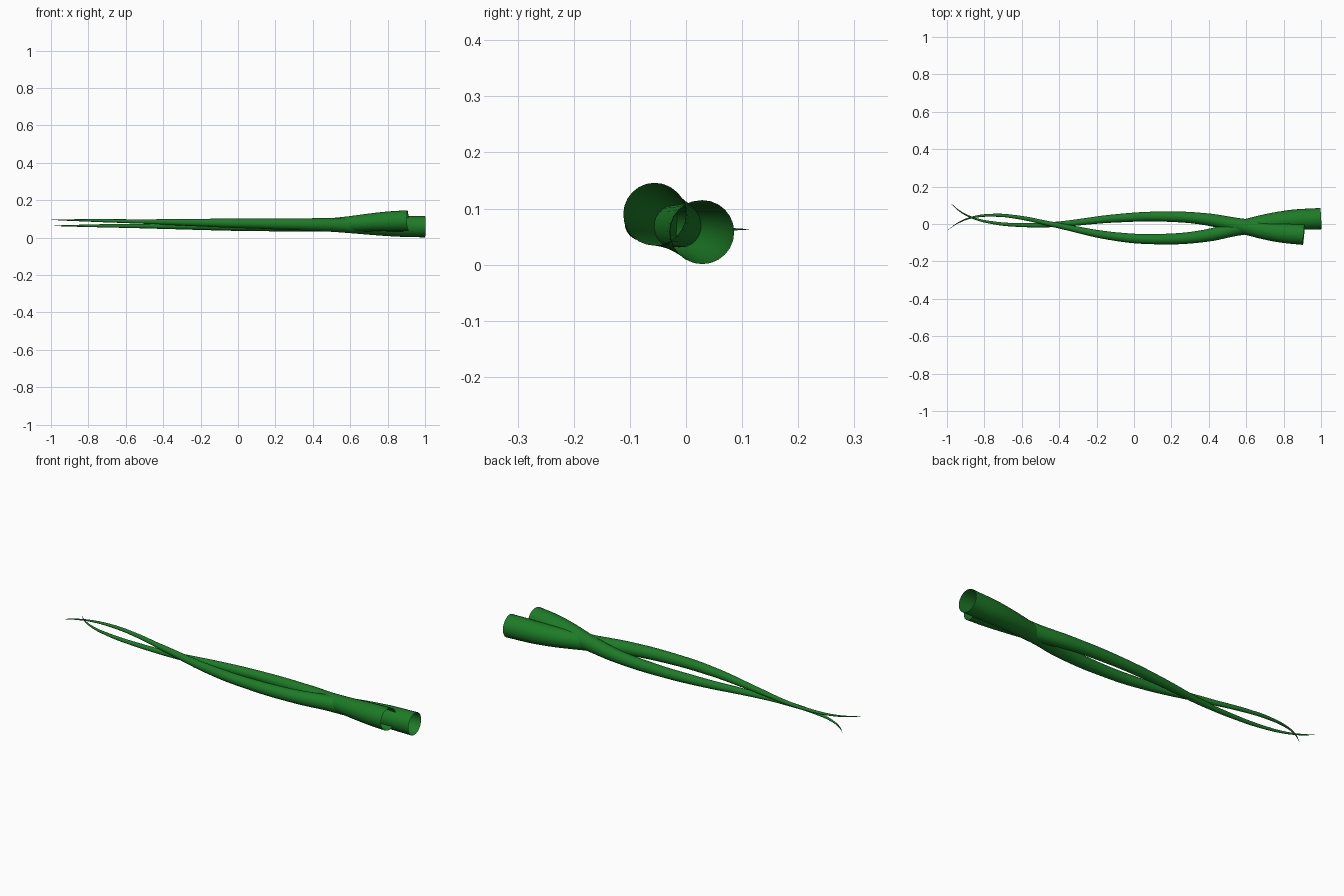
import bpy

green = bpy.data.materials.new("leaf_green")
green.diffuse_color = (0.012, 0.2, 0.02, 1)


def stalk(name, points):
    """Open hollow tapering tube through (x, y, z, radius) points."""
    curve = bpy.data.curves.new(name, 'CURVE')
    curve.dimensions = '3D'
    curve.bevel_depth = 1.0
    curve.bevel_resolution = 10
    curve.resolution_u = 10
    curve.use_fill_caps = False
    spline = curve.splines.new('BEZIER')
    spline.radius_interpolation = 'CARDINAL'
    spline.bezier_points.add(len(points) - 1)
    for bp, (x, y, z, r) in zip(spline.bezier_points, points):
        bp.co = (x, y, z)
        bp.radius = r
        bp.handle_left_type = bp.handle_right_type = 'AUTO'
    spline.use_smooth = True
    curve.materials.append(green)
    obj = bpy.data.objects.new(name, curve)
    bpy.context.collection.objects.link(obj)
    bpy.ops.object.select_all(action='DESELECT')
    obj.select_set(True)
    bpy.context.view_layer.objects.active = obj
    bpy.ops.object.convert(target='MESH')
    bpy.ops.object.shade_smooth_by_angle()


# Longer stalk: low at the open end, rising to its tip
stalk("long_stalk", [
    (1.0, 0.029, 0.058, 0.057), (0.8, 0.018, 0.060, 0.052),
    (0.57, -0.020, 0.066, 0.040), (0.38, -0.063, 0.070, 0.033),
    (0.15, -0.081, 0.074, 0.028), (-0.1, -0.067, 0.078, 0.023),
    (-0.43, -0.003, 0.084, 0.014), (-0.62, 0.036, 0.088, 0.010),
    (-0.75, 0.047, 0.091, 0.008), (-0.87, 0.034, 0.093, 0.005),
    (-0.94, 0.006, 0.094, 0.003), (-0.997, -0.033, 0.095, 0.0005)])

# Shorter stalk: high at the open end, dipping under the other
stalk("short_stalk", [
    (0.908, -0.056, 0.090, 0.056), (0.75, -0.043, 0.084, 0.050),
    (0.57, -0.010, 0.071, 0.040), (0.38, 0.026, 0.064, 0.032),
    (0.15, 0.040, 0.061, 0.027), (-0.1, 0.030, 0.060, 0.022),
    (-0.43, -0.003, 0.061, 0.014), (-0.58, -0.006, 0.062, 0.011),
    (-0.75, 0.006, 0.063, 0.008), (-0.87, 0.036, 0.063, 0.005),
    (-0.94, 0.075, 0.063, 0.003), (-0.98, 0.112, 0.063, 0.0005)])
